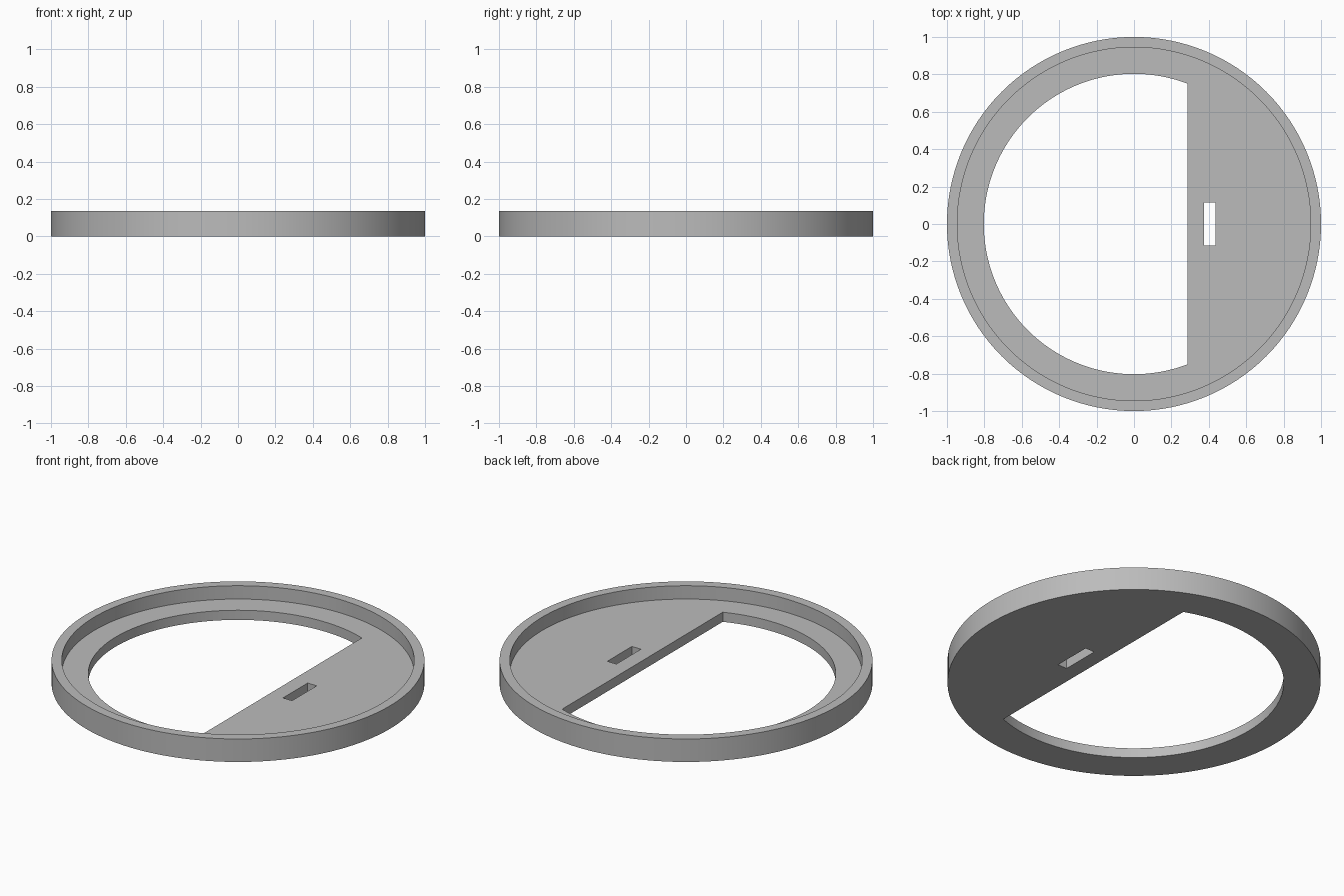
import bpy, bmesh, math

cube = bpy.data.objects.get("Cube")
if cube:
    bpy.data.objects.remove(cube, do_unlink=True)

HEIGHT, FLOOR = 0.136, 0.057
OUTER_R, RECESS_R, HOLE_R = 1.0, 0.945, 0.803
EDGE_X = 0.285
SEGMENTS = 128

grey = bpy.data.materials.new("plain grey")
grey.use_nodes = True
colour = (0.5, 0.5, 0.5, 1)
grey.diffuse_color = colour
grey.node_tree.nodes["Principled BSDF"].inputs["Base Color"].default_value = colour


def prism(name, outline, z0, z1):
    """Solid made by extruding a flat outline upward."""
    bm = bmesh.new()
    base = bm.faces.new([bm.verts.new((x, y, z0)) for x, y in outline])
    top = bmesh.ops.extrude_face_region(bm, geom=[base])["geom"]
    verts = [v for v in top if isinstance(v, bmesh.types.BMVert)]
    bmesh.ops.translate(bm, verts=verts, vec=(0, 0, z1 - z0))
    bmesh.ops.recalc_face_normals(bm, faces=bm.faces)
    mesh = bpy.data.meshes.new(name)
    bm.to_mesh(mesh)
    bm.free()
    mesh.materials.append(grey)
    obj = bpy.data.objects.new(name, mesh)
    bpy.context.collection.objects.link(obj)
    return obj


def arc(radius, start, end, count):
    return [(radius * math.cos(start + (end - start) * i / count),
             radius * math.sin(start + (end - start) * i / count))
            for i in range(count + 1)]


def circle(radius):
    return arc(radius, 0, math.tau, SEGMENTS)[:-1]


# Disc body
body = prism("round_tray", circle(OUTER_R), 0, HEIGHT)

# Recess inside the rim, D-shaped opening and narrow slot
corner = math.acos(EDGE_X / HOLE_R)
opening = arc(HOLE_R, corner, math.tau - corner, SEGMENTS)
slot = [(0.375, -0.115), (0.435, -0.115), (0.435, 0.115), (0.375, 0.115)]
cutters = [
    prism("recess_cutter", circle(RECESS_R), FLOOR, HEIGHT + 0.1),
    prism("opening_cutter", opening, -0.1, HEIGHT + 0.2),
    prism("slot_cutter", slot, -0.1, HEIGHT + 0.2),
]
bpy.context.view_layer.objects.active = body
body.select_set(True)
for cutter in cutters:
    mod = body.modifiers.new(cutter.name, "BOOLEAN")
    mod.operation = "DIFFERENCE"
    mod.solver = "EXACT"
    mod.object = cutter
    bpy.ops.object.modifier_apply(modifier=mod.name)
    bpy.data.objects.remove(cutter, do_unlink=True)

# Smooth walls with sharp edges kept
bpy.ops.object.shade_smooth_by_angle(angle=math.radians(30))
